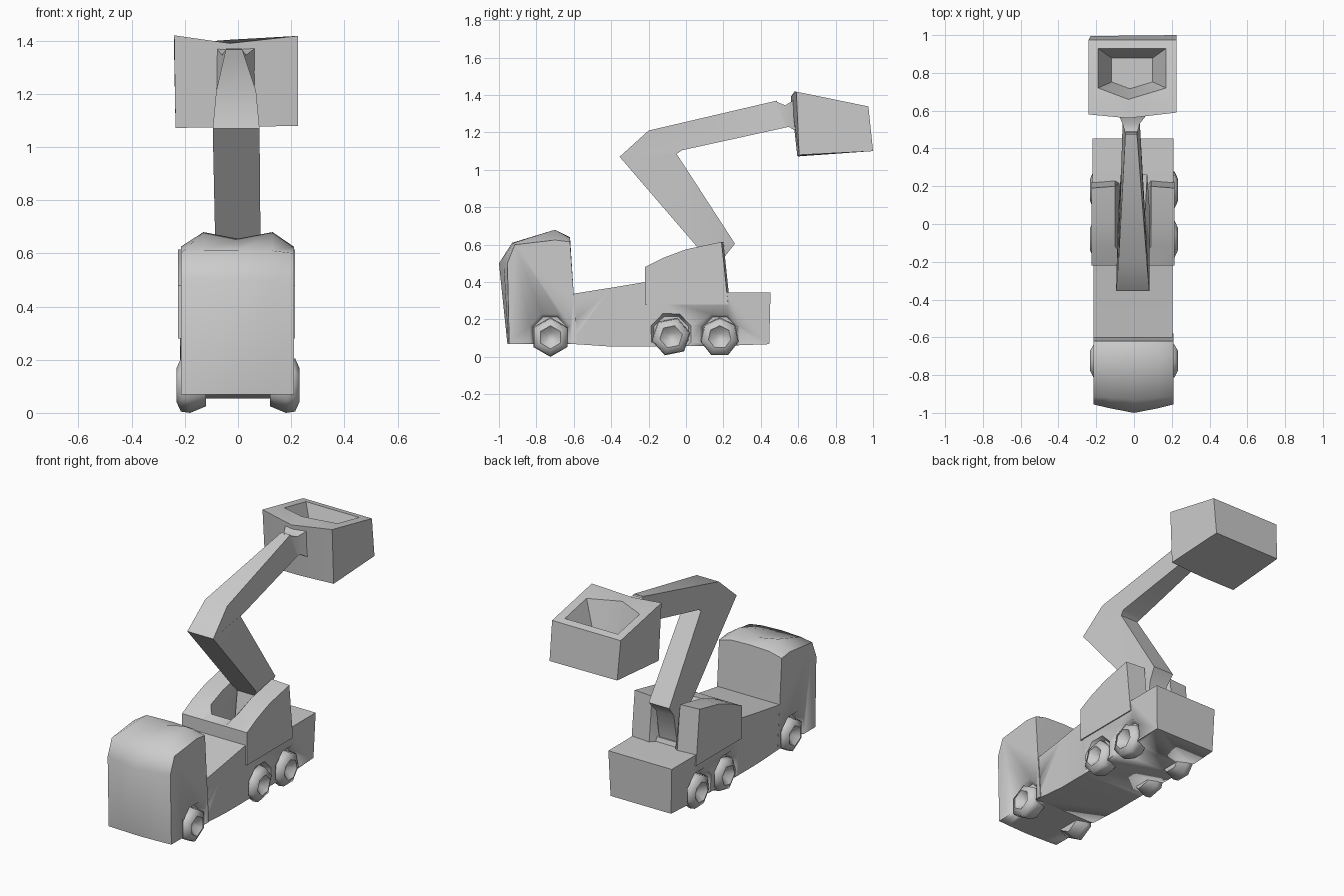
import bpy, bmesh, math
from mathutils import Vector

if "Cube" in bpy.data.objects:
    bpy.data.objects.remove(bpy.data.objects["Cube"])

paint = bpy.data.materials.new("plain grey")
paint.diffuse_color = (0.6, 0.6, 0.6, 1)
paint.use_nodes = True
paint.node_tree.nodes["Principled BSDF"].inputs["Base Color"].default_value = paint.diffuse_color


def loft(name, rings, angle=50):
    """Skin a list of equal-length point rings and cap both ends."""
    bm = bmesh.new()
    rows = [[bm.verts.new(p) for p in ring] for ring in rings]
    n = len(rows[0])
    for a, b in zip(rows, rows[1:]):
        for i in range(n):
            j = (i + 1) % n
            bm.faces.new((a[i], a[j], b[j], b[i]))
    bm.faces.new(rows[0][::-1])
    bm.faces.new(rows[-1])
    bmesh.ops.recalc_face_normals(bm, faces=bm.faces[:])
    mesh = bpy.data.meshes.new(name)
    bm.to_mesh(mesh)
    bm.free()
    obj = bpy.data.objects.new(name, mesh)
    bpy.context.collection.objects.link(obj)
    mesh.materials.append(paint)
    bpy.ops.object.select_all(action='DESELECT')
    obj.select_set(True)
    bpy.context.view_layer.objects.active = obj
    bpy.ops.object.shade_smooth_by_angle(angle=math.radians(angle))
    return obj


def slices(sections):
    """Side profiles (y, z) placed at given x positions."""
    return [[(x, y, z) for y, z in prof] for x, prof in sections]


def boxes(sections):
    """Rectangular rings: first edge point, second edge point, half widths, x centre."""
    return [[(c - w1, *p), (c + w1, *p), (c + w2, *q), (c - w2, *q)]
            for p, q, w1, w2, c in sections]


def disc(x, r, y, z, sides, turn):
    return [(x, y + r * math.cos(turn + i * math.tau / sides),
             z + r * math.sin(turn + i * math.tau / sides)) for i in range(sides)]


# Cab with a bowed front and two raised roof corners
side = [(-.945, .07), (-.955, .5), (-.915, .60), (-.70, .625), (-.62, .615), (-.60, .33), (-.58, .07)]
peak = [(-.95, .07), (-.975, .5), (-.92, .61), (-.70, .68), (-.62, .635), (-.60, .33), (-.58, .07)]
mid = [(-.955, .07), (-1.0, .5), (-.93, .61), (-.70, .655), (-.62, .64), (-.60, .33), (-.58, .07)]
cab = loft("cab", slices([(-.215, side), (-.13, peak), (0, mid), (.13, peak), (.21, side)]), 60)

# Truck bed, rising toward the turret and stepping down behind it
bed = loft("truck_bed", boxes([
    ((-.62, .07), (-.62, .335), .21, .21, -.005),
    ((-.40, .055), (-.40, .37), .205, .21, -.005),
    ((-.22, .055), (-.22, .40), .205, .21, -.005),
    ((-.20, .055), (-.20, .33), .205, .215, -.005),
    ((.22, .06), (.22, .345), .21, .215, -.005),
    ((.445, .068), (.452, .345), .205, .215, -.005)]), 40)

# Turret: two tall side walls around an open channel
wall = [(-.22, .28), (-.22, .48), (-.12, .53), (0, .575), (.19, .615), (.225, .28)]
inner = [(-.22, .28), (-.22, .48), (-.12, .53), (0, .575), (.20, .615), (.235, .28)]
pit = [(-.22, .28), (-.22, .48), (-.15, .49), (-.08, .37), (.19, .37), (.22, .28)]
loft("turret", slices([(-.225, wall), (-.10, inner), (-.075, pit),
                       (.065, pit), (.09, inner), (.215, wall)]), 40)

# Folding arm: base, bent elbow and tapering upper boom
loft("folding_arm", boxes([
    ((.06, .36), (.18, .36), .06, .06, -.005),
    ((.10, .54), (.21, .54), .07, .06, -.005),
    ((.045, .605), (.262, .605), .085, .07, 0),
    ((-.355, 1.07), (-.05, 1.085), .088, .06, -.007),
    ((-.20, 1.21), (-.02, 1.105), .075, .07, -.007),
    ((.485, 1.37), (.55, 1.23), .03, .045, -.015)]), 45)

# Knuckle joining the boom to the bucket
loft("bucket_knuckle", boxes([
    ((.475, 1.368), (.51, 1.225), .03, .04, -.015),
    ((.53, 1.345), (.55, 1.23), .045, .05, -.015),
    ((.595, 1.385), (.60, 1.20), .085, .08, -.005)]), 60)


# Bucket: five-sided open box with sloping rim and a bowl inside
def rim(pts):
    return [(x, y, 1.42 - (y - .58) * .205) for x, y in pts]


hole = [(-.19, .93), (.17, .93), (.17, .72), (-.03, .66), (-.19, .72)]
rim_out = rim([(-.24, .975), (.225, .975), (.225, .59), (-.03, .555), (-.24, .58)])
rim_out[3] = (-.03, .56, 1.39)
floor = [(-.01 + (x + .01) * .6, .80 + (y - .80) * .6, 1.19) for x, y in hole]
loft("bucket", [
    [(-.23, .995, 1.10), (.225, 1.0, 1.10), (.225, .605, 1.08), (0, .595, 1.075), (-.235, .60, 1.072)],
    rim_out, rim(hole), floor], 45)

# Wheels and shallow arches, mirrored on both sides
for label, y, z, sides, turn in (("front", -.725, .105, 6, math.pi / 2),
                                 ("middle", -.08, .108, 6, .2),
                                 ("rear", .18, .105, 7, math.pi / 2)):
    for tag, s in (("right", 1), ("left", -1)):
        loft(f"{label}_wheel_{tag}", [
            disc(s * x, r, y, z, sides, turn)
            for x, r in ((.12, .08), (.18, .105), (.215, .10), (.232, .062), (.195, .025))], 60)
        cut = loft(f"{label}_arch_cutter_{tag}", [
            disc(s * x, r, y, z + .015, 8, .39) for x, r in ((.175, .10), (.26, .145))])
        cut.hide_render = True
        cut.hide_viewport = True
        mod = (cab if label == "front" else bed).modifiers.new(f"{label}_{tag}", 'BOOLEAN')
        mod.operation = 'DIFFERENCE'
        mod.solver = 'EXACT'
        mod.object = cut
        if label == "front":
            extra = bed.modifiers.new(f"front_{tag}", 'BOOLEAN')
            extra.operation, extra.solver, extra.object = 'DIFFERENCE', 'EXACT', cut
